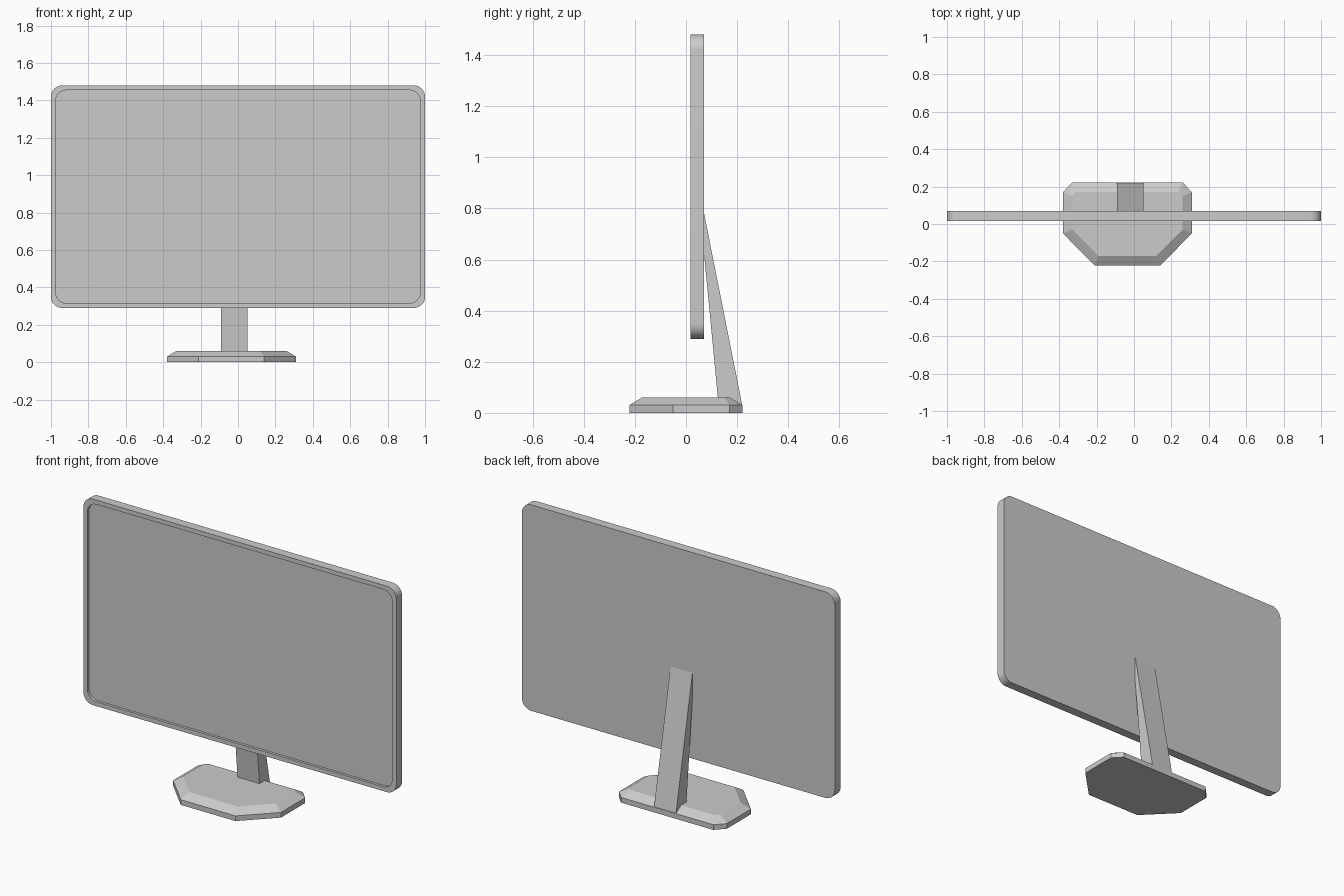
import bpy
import bmesh
import math
from mathutils import Vector

cube = bpy.data.objects.get("Cube")
if cube:
    bpy.data.objects.remove(cube, do_unlink=True)

grey = bpy.data.materials.new("light_grey")
grey.use_nodes = True
grey.diffuse_color = (0.6, 0.6, 0.6, 1)
grey.node_tree.nodes["Principled BSDF"].inputs["Base Color"].default_value = grey.diffuse_color


def finish(name, bm):
    """Turn a bmesh into a grey object."""
    bmesh.ops.recalc_face_normals(bm, faces=bm.faces)
    mesh = bpy.data.meshes.new(name)
    bm.to_mesh(mesh)
    bm.free()
    mesh.materials.append(grey)
    obj = bpy.data.objects.new(name, mesh)
    bpy.context.collection.objects.link(obj)
    return obj


def prism(bm, points, offset):
    """Extrude a closed outline and return the end face."""
    face = bm.faces.new([bm.verts.new(p) for p in points])
    result = bmesh.ops.extrude_face_region(bm, geom=[face], use_keep_orig=True)
    verts = [g for g in result["geom"] if isinstance(g, bmesh.types.BMVert)]
    bmesh.ops.translate(bm, verts=verts, vec=offset)
    return next(g for g in result["geom"] if isinstance(g, bmesh.types.BMFace))


def rounded_ring(bm, half_w, half_h, radius, y, centre_z, steps=10):
    """Ring of vertices around an upright rounded rectangle."""
    ring = []
    for corner, (sx, sz) in enumerate([(1, 1), (-1, 1), (-1, -1), (1, -1)]):
        for i in range(steps + 1):
            a = math.pi / 2 * (corner + i / steps)
            ring.append(bm.verts.new((sx * (half_w - radius) + radius * math.cos(a), y,
                                      centre_z + sz * (half_h - radius) + radius * math.sin(a))))
    return ring


# Display: rounded slab with a thin bezel around a recessed panel
bm = bmesh.new()
mid = 0.885
rings = [rounded_ring(bm, 1.0, 0.595, 0.06, 0.07, mid),
         rounded_ring(bm, 1.0, 0.595, 0.06, 0.017, mid),
         rounded_ring(bm, 0.975, 0.57, 0.06, 0.017, mid),
         rounded_ring(bm, 0.975, 0.57, 0.06, 0.032, mid)]
bm.faces.new(rings[0])
bm.faces.new(rings[-1])
for a, b in zip(rings, rings[1:]):
    for i in range(len(a)):
        j = (i + 1) % len(a)
        bm.faces.new((a[i], a[j], b[j], b[i]))
display = finish("display", bm)
bpy.ops.object.select_all(action="DESELECT")
display.select_set(True)
bpy.context.view_layer.objects.active = display
bpy.ops.object.shade_smooth_by_angle(angle=math.radians(30))

# Foot: eight-sided plate with a sloping upper edge
stand_x = -0.035
half = [(0.345, -0.05), (0.345, 0.17), (0.295, 0.222)]
right = [(0.175, -0.222)] + half
outline = right + [(-x, y) for x, y in reversed(right)]
bm = bmesh.new()
top = prism(bm, [(x + stand_x, y, 0) for x, y in outline], Vector((0, 0, 0.03)))
bm.normal_update()
bmesh.ops.inset_region(bm, faces=[top], thickness=0.05, use_even_offset=True)
bmesh.ops.translate(bm, verts=top.verts[:], vec=(0, 0, 0.03))
finish("foot", bm)

# Neck: tapering strut leaning forward to the back of the display
bm = bmesh.new()
profile = [(0.22, 0.03), (0.069, 0.79), (0.069, 0.64), (0.125, 0.055), (0.125, 0.03)]
prism(bm, [(stand_x - 0.07, y, z) for y, z in profile], Vector((0.14, 0, 0)))
neck = finish("neck", bm)
neck.location.x = 0.015
